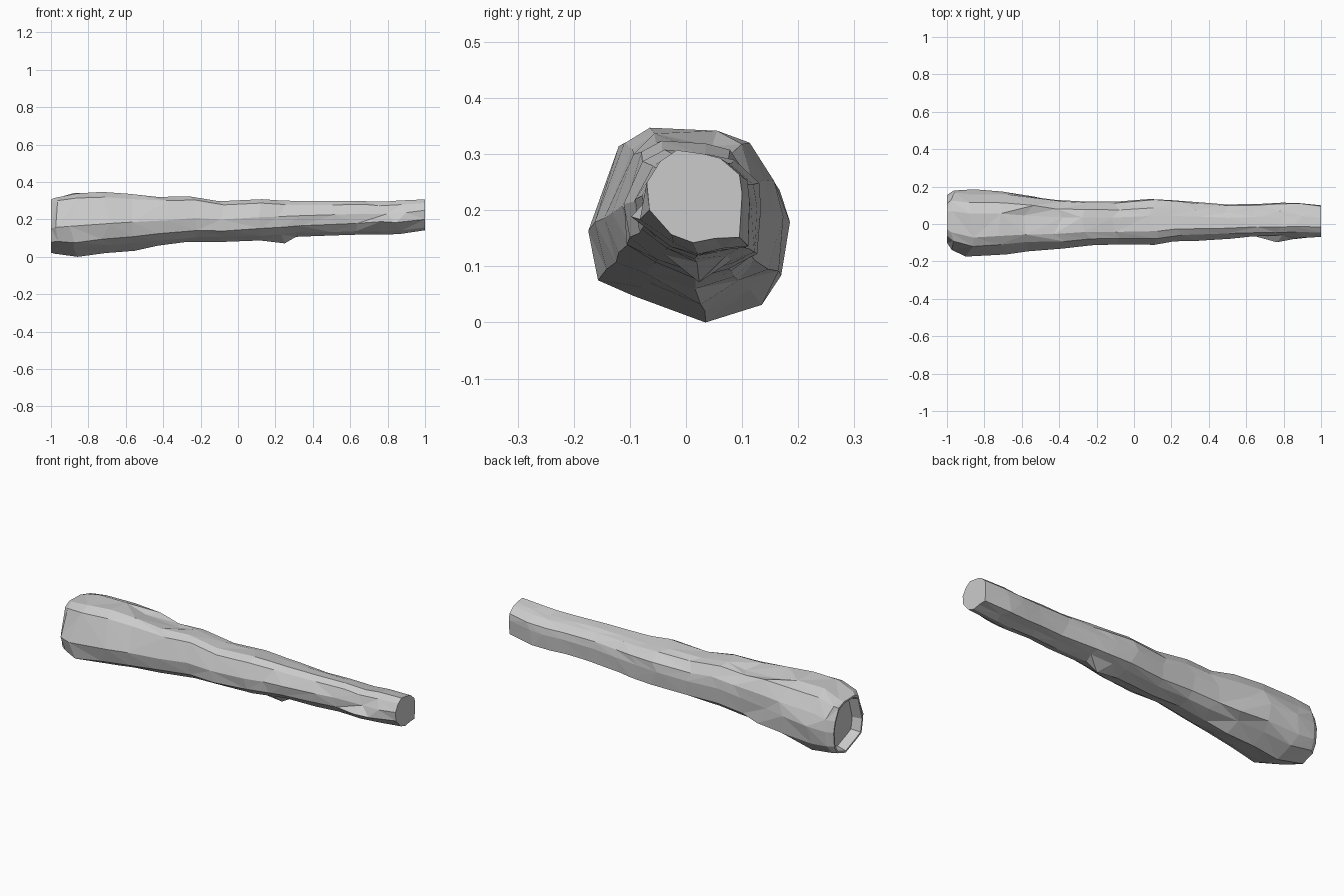
import bpy, bmesh, random
from mathutils import Vector

cube = bpy.data.objects.get("Cube")
if cube:
    bpy.data.objects.remove(cube, do_unlink=True)
random.seed(4)

# Cross-sections (y, z) at the thick end and the thin end, same point order
THICK = [(-.08, .35), (.055, .347), (.12, .325), (.165, .25), (.185, .18), (.175, .085),
         (.14, .03), (.035, 0), (-.1, .045), (-.165, .07), (-.185, .16), (-.13, .325)]
THIN = [(-.02, .31), (.03, .303), (.06, .295), (.095, .265), (.1, .23), (.095, .15),
        (.05, .148), (.01, .14), (-.03, .155), (-.07, .2), (-.075, .25), (-.05, .29)]

# Stations along the log: x, y min, y max, z min, z max
STATIONS = [(-1, -.10, .155, .025, .31), (-.97, -.14, .185, .02, .325),
            (-.88, -.18, .185, .003, .35), (-.7, -.165, .18, .02, .352),
            (-.56, -.145, .155, .035, .343), (-.4, -.135, .135, .06, .328),
            (-.25, -.115, .125, .077, .33), (-.1, -.115, .122, .082, .305),
            (.1, -.115, .14, .09, .312), (.23, -.095, .13, .1, .306),
            (.33, -.09, .12, .11, .303), (.5, -.08, .105, .117, .303),
            (.65, -.072, .11, .122, .303), (.77, -.075, .113, .122, .298),
            (.87, -.072, .118, .125, .305), (1, -.07, .1, .145, .31)]

# Knots and creases: (station, point) -> y, z shift
BUMPS = {(13, 9): (-.03, .01), (14, 9): (-.015, 0), (13, 10): (.015, 0),
         (9, 7): (0, -.03), (4, 1): (0, -.02), (5, 1): (0, -.015),
         (4, 6): (-.015, .02), (3, 6): (-.015, .015)}


def normalised(points):
    ys, zs = zip(*points)
    return [((y - min(ys)) / (max(ys) - min(ys)), (z - min(zs)) / (max(zs) - min(zs)))
            for y, z in points]


thick, thin = normalised(THICK), normalised(THIN)
count = len(thick)
bm = bmesh.new()
rings = []
for s, (x, y0, y1, z0, z1) in enumerate(STATIONS):
    t = (x + 1) / 2
    end = s in (0, len(STATIONS) - 1)
    blend = normalised([Vector(a).lerp(Vector(b), t) for a, b in zip(thick, thin)])
    ring = []
    for i, (v, w) in enumerate(blend):
        dy, dz = BUMPS.get((s, i), (0, 0))
        slide = 0 if end else random.uniform(-.03, .03) * (.4 if s == 1 else 1)
        pinch = 1 if end else random.uniform(.95, 1.01)
        y = (y0 + y1) / 2 + (v - .5) * (y1 - y0) * pinch + dy
        z = (z0 + z1) / 2 + (w - .5) * (z1 - z0) * pinch + dz
        ring.append(bm.verts.new((x + slide, y, max(z, 0))))
    rings.append(ring)

# Shallow hollow in the thick end: a rim ring, then a floor
centre = sum((v.co for v in rings[0]), Vector()) / count
for depth, scale in ((.0, .93), (.05, .84)):
    rings.insert(0, [bm.verts.new(centre.lerp(v.co, scale) + Vector((depth, 0, 0)))
                     for v in rings[-len(STATIONS)]])

# Triangulated bark with random diagonals
for r, (a, b) in enumerate(zip(rings, rings[1:])):
    for i in range(count):
        j = (i + 1) % count
        if r < 2:
            bm.faces.new((a[i], a[j], b[j], b[i]))
        elif random.random() < .5:
            bm.faces.new((a[i], a[j], b[j]))
            bm.faces.new((a[i], b[j], b[i]))
        else:
            bm.faces.new((a[i], a[j], b[i]))
            bm.faces.new((a[j], b[j], b[i]))
bm.faces.new(rings[0])
bm.faces.new(rings[-1])
bmesh.ops.recalc_face_normals(bm, faces=bm.faces)

# Sit on the ground
low = min(v.co.z for v in bm.verts)
bmesh.ops.translate(bm, verts=bm.verts, vec=(0, 0, -low))

mesh = bpy.data.meshes.new("log")
bm.to_mesh(mesh)
bm.free()
log = bpy.data.objects.new("log", mesh)
bpy.context.scene.collection.objects.link(log)

# Plain grey wood
grey = bpy.data.materials.new("light_grey")
grey.use_nodes = True
colour = (.6, .6, .6, 1)
grey.diffuse_color = colour
grey.node_tree.nodes["Principled BSDF"].inputs["Base Color"].default_value = colour
mesh.materials.append(grey)
